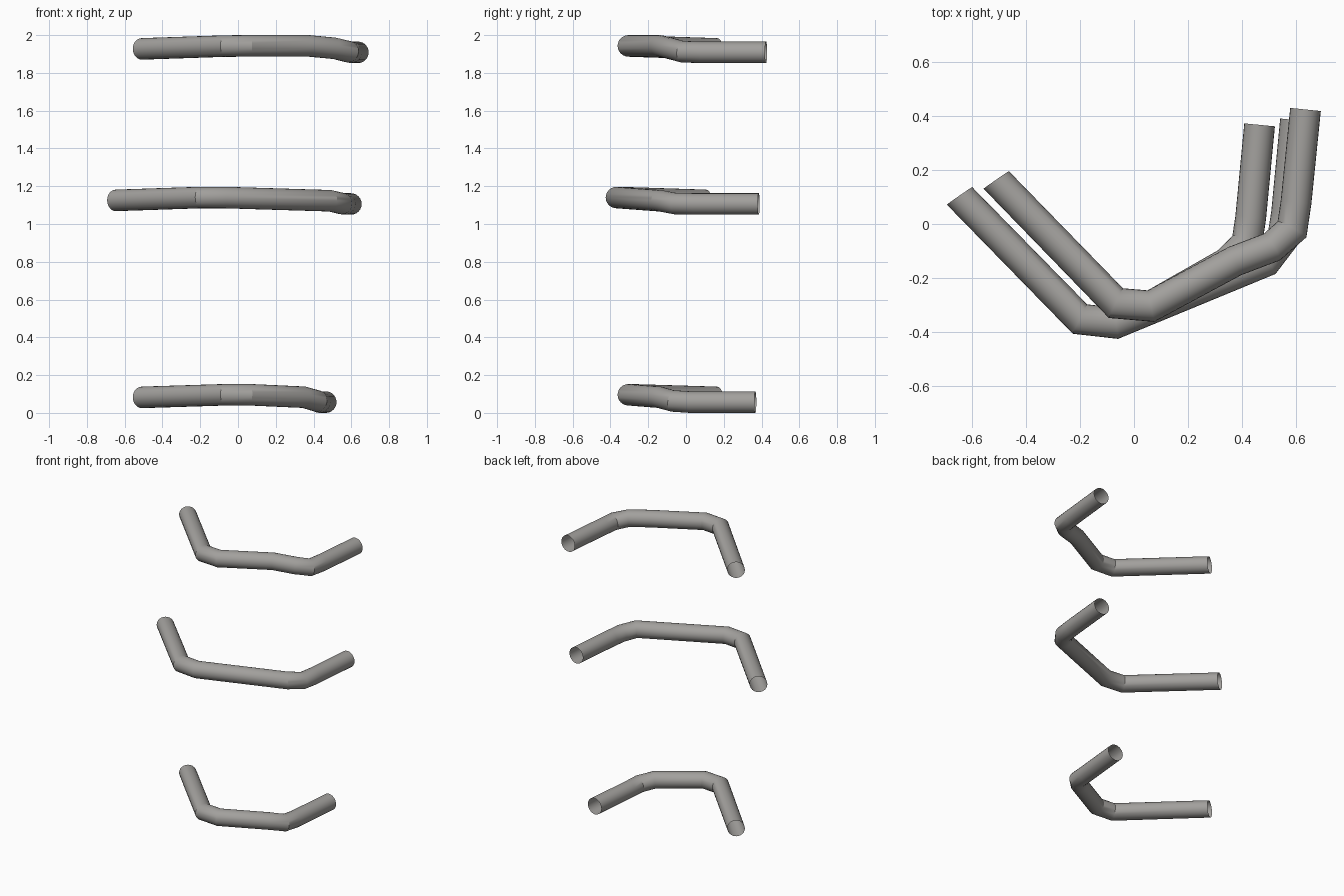
import bpy, bmesh, math
from mathutils import Vector

if "Cube" in bpy.data.objects:
    bpy.data.objects.remove(bpy.data.objects["Cube"])

RADIUS, SIDES = 0.057, 24
grey = bpy.data.materials.new("warm_grey_metal")
grey.diffuse_color = (0.36, 0.35, 0.335, 1)
grey.use_nodes = True
grey.node_tree.nodes["Principled BSDF"].inputs["Base Color"].default_value = grey.diffuse_color


def tube(name, path):
    """Open round pipe swept along a bent centre line."""
    pts = [Vector(p) for p in path]
    bm = bmesh.new()
    rings = []
    for i, p in enumerate(pts):
        before = (p - pts[i - 1]).normalized() if i else None
        after = (pts[i + 1] - p).normalized() if i < len(pts) - 1 else None
        t = ((before or after) + (after or before)).normalized()
        miter = 1 / t.dot(before or after)
        if i == 0:                       # left mouth is cut slightly askew
            t = Vector((0.57, -0.82, 0.02)).normalized()
        side = t.cross(Vector((0, 0, 1))).normalized()
        up = side.cross(t)
        ring = []
        for k in range(SIDES):
            a = 2 * math.pi * k / SIDES
            ring.append(bm.verts.new(p + RADIUS * (side * math.cos(a) * miter + up * math.sin(a))))
        rings.append(ring)
    for r0, r1 in zip(rings, rings[1:]):
        for k in range(SIDES):
            j = (k + 1) % SIDES
            bm.faces.new((r0[k], r0[j], r1[j], r1[k]))
    bmesh.ops.recalc_face_normals(bm, faces=bm.faces)
    me = bpy.data.meshes.new(name)
    bm.to_mesh(me)
    bm.free()
    me.materials.append(grey)
    ob = bpy.data.objects.new(name, me)
    bpy.context.collection.objects.link(ob)
    bpy.context.view_layer.objects.active = ob
    ob.select_set(True)
    bpy.ops.object.shade_smooth_by_angle(angle=math.radians(30))
    ob.select_set(False)


# three stacked bent rails
tube("lower_rail", [(-.51, .163, .082), (-.067, -.293, .096), (.063, -.304, .096),
                    (.348, -.142, .083), (.418, -.07, .063), (.432, .023, .057), (.465, .367, .057)])
tube("middle_rail", [(-.646, .104, 1.125), (-.2, -.352, 1.14), (-.067, -.367, 1.14),
                     (.488, -.138, 1.123), (.55, -.057, 1.108), (.565, .041, 1.106), (.598, .385, 1.106)])
tube("upper_rail", [(-.51, .163, 1.927), (-.067, -.293, 1.942), (.063, -.304, 1.943),
                    (.374, -.137, 1.943), (.511, -.085, 1.93), (.585, -.02, 1.912),
                    (.6, .08, 1.909), (.635, .424, 1.909)])
